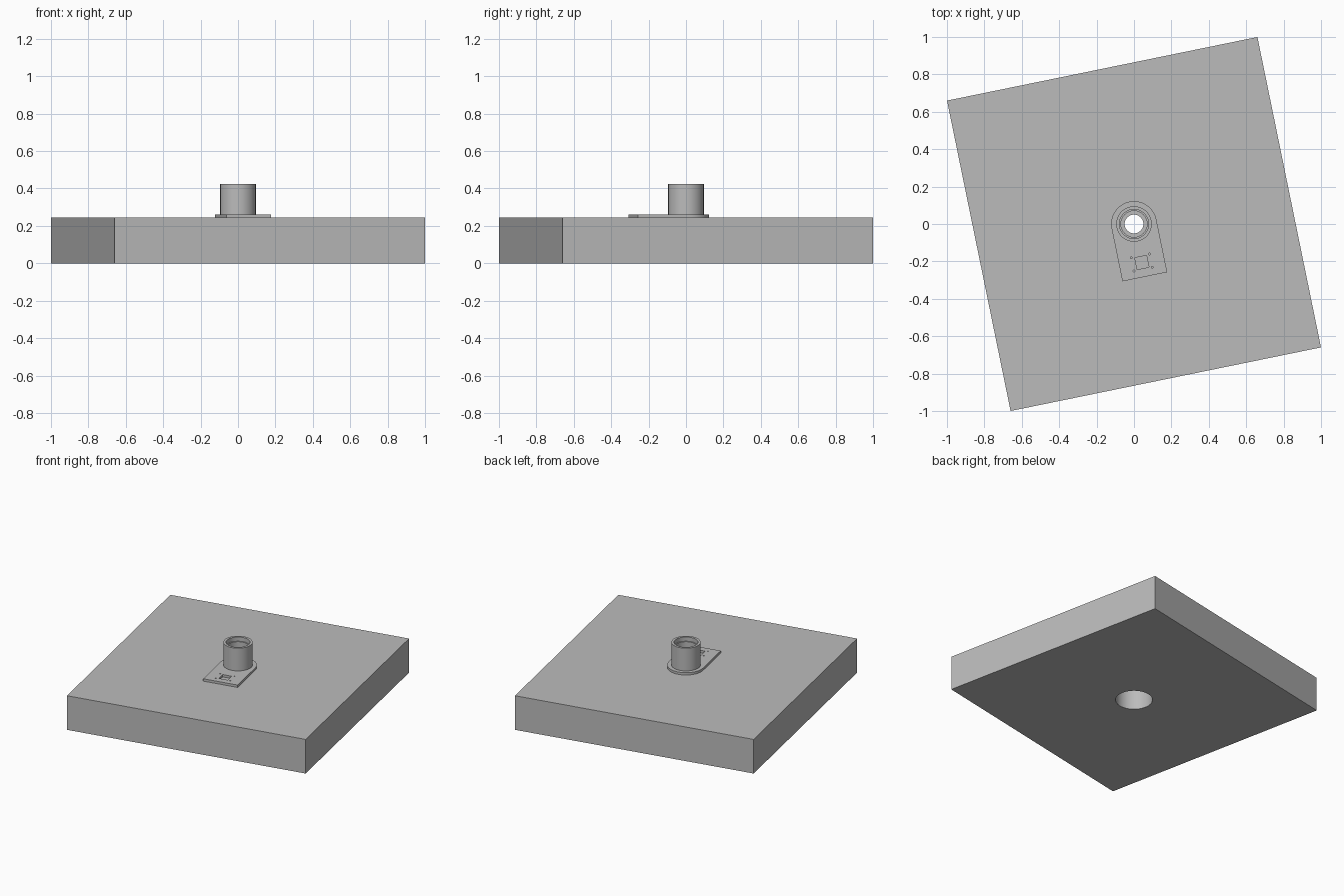
import bpy, bmesh, math
from mathutils import Matrix

if "Cube" in bpy.data.objects:
    bpy.data.objects.remove(bpy.data.objects["Cube"], do_unlink=True)

TURN = Matrix.Rotation(math.atan2(0.34, 1.66), 4, 'Z')
SLAB_TOP, PLATE_TOP, TUBE_TOP = 0.245, 0.262, 0.425

grey = bpy.data.materials.new("plain_grey")
grey.use_nodes = True
colour = (0.5, 0.5, 0.5, 1)
grey.diffuse_color = colour
grey.node_tree.nodes["Principled BSDF"].inputs["Base Color"].default_value = colour


def make_object(name, bm):
    bmesh.ops.recalc_face_normals(bm, faces=bm.faces)
    bm.transform(TURN)
    mesh = bpy.data.meshes.new(name)
    bm.to_mesh(mesh)
    bm.free()
    mesh.materials.append(grey)
    obj = bpy.data.objects.new(name, mesh)
    bpy.context.collection.objects.link(obj)
    return obj


def prism(name, outline, z0, z1):
    bm = bmesh.new()
    face = bm.faces.new([bm.verts.new((x, y, z0)) for x, y in outline])
    top = bmesh.ops.extrude_face_region(bm, geom=[face], use_keep_orig=True)
    moved = [v for v in top["geom"] if isinstance(v, bmesh.types.BMVert)]
    bmesh.ops.translate(bm, verts=moved, vec=(0, 0, z1 - z0))
    return make_object(name, bm)


def arc(radius, x=0, y=0, sweep=math.tau, steps=64):
    count = steps if sweep == math.tau else steps + 1
    return [(x + radius * math.cos(sweep * i / steps),
             y + radius * math.sin(sweep * i / steps)) for i in range(count)]


def box(half_x, half_y, x=0, y=0):
    return [(x - half_x, y - half_y), (x + half_x, y - half_y),
            (x + half_x, y + half_y), (x - half_x, y + half_y)]


def cut(obj, outline, z0, z1):
    cutter = prism("cutter", outline, z0, z1)
    cutter.hide_render = True
    mod = obj.modifiers.new("cut", 'BOOLEAN')
    mod.operation, mod.solver, mod.object = 'DIFFERENCE', 'EXACT', cutter
    bpy.context.view_layer.objects.active = obj
    bpy.ops.object.modifier_apply(modifier=mod.name)
    bpy.data.objects.remove(cutter, do_unlink=True)


def smooth(obj):
    bpy.ops.object.select_all(action='DESELECT')
    obj.select_set(True)
    bpy.context.view_layer.objects.active = obj
    bpy.ops.object.shade_smooth_by_angle(angle=math.radians(30))


# Square slab with a round through hole
slab = prism("base_slab", box(0.847, 0.847), 0, SLAB_TOP)
cut(slab, arc(0.12), -0.1, 0.4)

# Round-ended mounting plate with bore, square window and four pin holes
plate = prism("mounting_plate", arc(0.122, sweep=math.pi) + [(-0.122, -0.288), (0.122, -0.288)],
              SLAB_TOP, PLATE_TOP)
cut(plate, arc(0.05), 0.2, 0.3)
cut(plate, box(0.032, 0.032, y=-0.21), 0.2, 0.3)
for sx in (-1, 1):
    for sy in (-1, 1):
        cut(plate, arc(0.005, sx * 0.05, -0.21 + sy * 0.036, steps=16), 0.2, 0.3)

# Stepped socket tube, turned from its cross-section
section = [(0.05, PLATE_TOP), (0.095, PLATE_TOP), (0.095, TUBE_TOP), (0.078, TUBE_TOP),
           (0.078, 0.395), (0.07, 0.395), (0.07, 0.28), (0.05, 0.28)]
bm = bmesh.new()
ring = [bm.verts.new((r, 0, z)) for r, z in section]
edges = [bm.edges.new((ring[i - 1], ring[i])) for i in range(len(ring))]
bmesh.ops.spin(bm, geom=ring + edges, axis=(0, 0, 1), cent=(0, 0, 0),
               angle=math.tau, steps=64, use_merge=True)
bmesh.ops.remove_doubles(bm, verts=bm.verts, dist=0.0001)
tube = make_object("socket_tube", bm)

for part in (slab, plate, tube):
    smooth(part)
